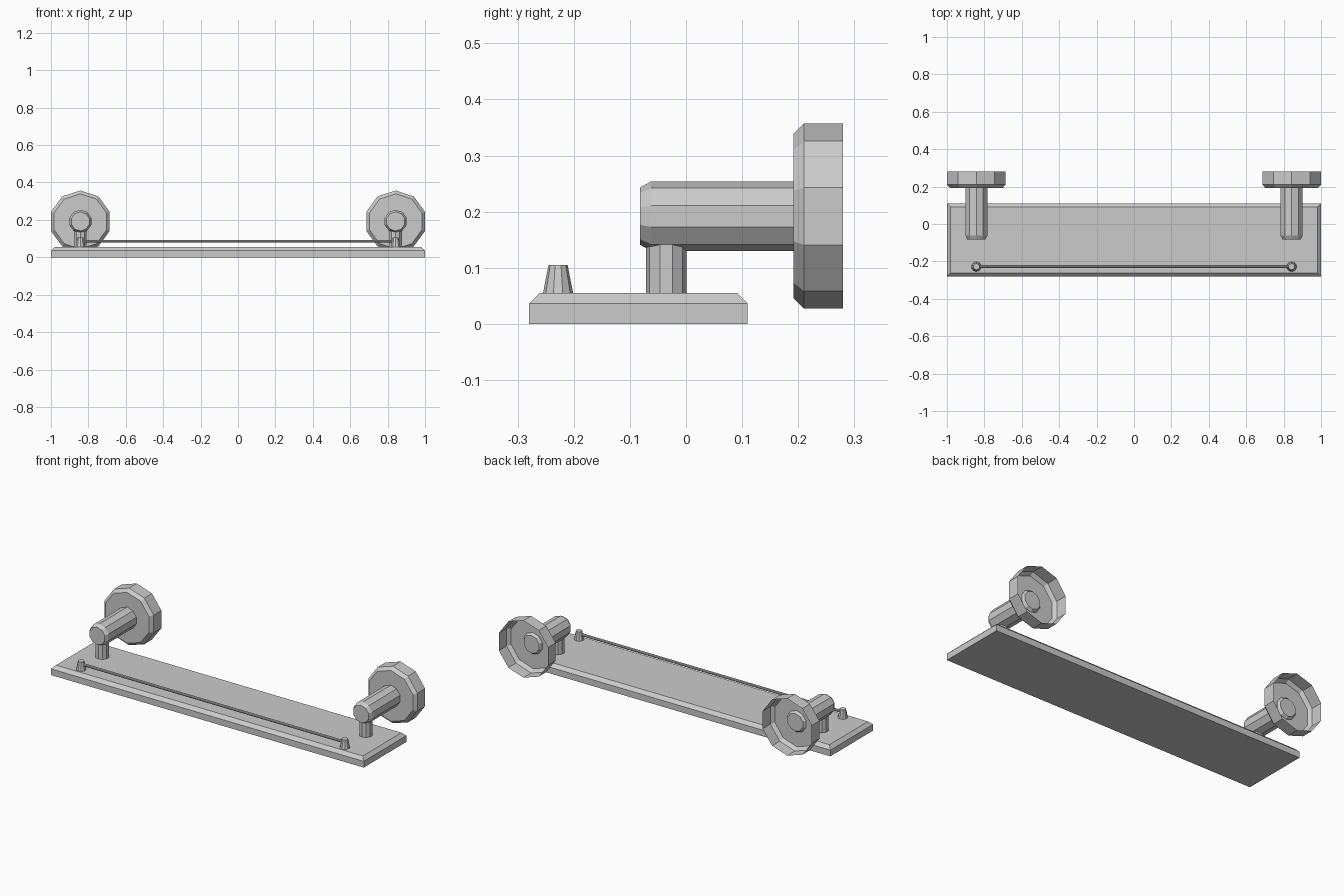
import bpy
import bmesh
import math
from mathutils import Matrix, Vector

cube = bpy.data.objects.get("Cube")
if cube:
    bpy.data.objects.remove(cube)

# Brushed metal grey shared by every part
metal = bpy.data.materials.new("metal_grey")
metal.use_nodes = True
GREY = (0.6, 0.6, 0.6, 1)
metal.diffuse_color = GREY
metal.node_tree.nodes["Principled BSDF"].inputs["Base Color"].default_value = GREY

SIDES = 10
SUPPORT_X = 0.843
ARM_Z = 0.192
PEG_Y = -0.228
ALONG_Z = Matrix.Identity(4)
ALONG_Y = Matrix.Rotation(-math.pi / 2, 4, "X")
ALONG_X = Matrix.Rotation(math.pi / 2, 4, "Y")


def finish(bm, name):
    mesh = bpy.data.meshes.new(name)
    bm.to_mesh(mesh)
    bm.free()
    mesh.materials.append(metal)
    obj = bpy.data.objects.new(name, mesh)
    bpy.context.collection.objects.link(obj)
    return obj


def turned(name, profile, axis, origin, cap_end=True):
    """Faceted turned part from (radius, distance along axis) pairs."""
    bm = bmesh.new()
    rings = []
    for radius, dist in profile:
        ring = []
        for i in range(SIDES):
            a = math.tau * i / SIDES
            p = Vector((radius * math.sin(a), radius * math.cos(a), dist))
            ring.append(bm.verts.new(axis @ p + Vector(origin)))
        rings.append(ring)
    for low, high in zip(rings, rings[1:]):
        for i in range(SIDES):
            j = (i + 1) % SIDES
            bm.faces.new((low[i], high[i], high[j], low[j]))
    bm.faces.new(rings[0])
    if cap_end:
        bm.faces.new(rings[-1][::-1])
    bmesh.ops.recalc_face_normals(bm, faces=bm.faces)
    return finish(bm, name)


# Shelf plate with a chamfered upper edge
bm = bmesh.new()
bmesh.ops.create_cube(bm, size=1)
bmesh.ops.scale(bm, vec=(2, 0.39, 0.055), verts=bm.verts)
bmesh.ops.translate(bm, vec=(0, -0.085, 0.0275), verts=bm.verts)
top_edges = [e for e in bm.edges if all(v.co.z > 0.05 for v in e.verts)]
bmesh.ops.bevel(bm, geom=top_edges, offset=0.019, segments=1, affect="EDGES")
finish(bm, "shelf_plate")

for side, x in (("left", SUPPORT_X), ("right", -SUPPORT_X)):
    # Wall flange, a hollow cup open at the back
    turned(f"{side}_wall_flange", [(0.147, 0.192), (0.165, 0.21), (0.165, 0.28)],
           ALONG_Y, (x, 0, ARM_Z), cap_end=False)
    # Arm with chamfered ends, its rear end passing through the flange
    turned(f"{side}_arm", [(0.051, -0.082), (0.062, -0.062), (0.062, 0.193), (0.051, 0.207)],
           ALONG_Y, (x, 0, ARM_Z))
    # Post joining the arm to the shelf
    turned(f"{side}_post", [(0.036, 0.05), (0.036, 0.17)], ALONG_Z, (x, -0.0355, 0))
    # Tapered peg carrying the guard rail
    turned(f"{side}_rail_peg", [(0.027, 0.054), (0.017, 0.105)], ALONG_Z, (x, PEG_Y, 0))

# Guard rail
turned("guard_rail", [(0.008, -SUPPORT_X), (0.008, SUPPORT_X)], ALONG_X, (0, PEG_Y, 0.086))
